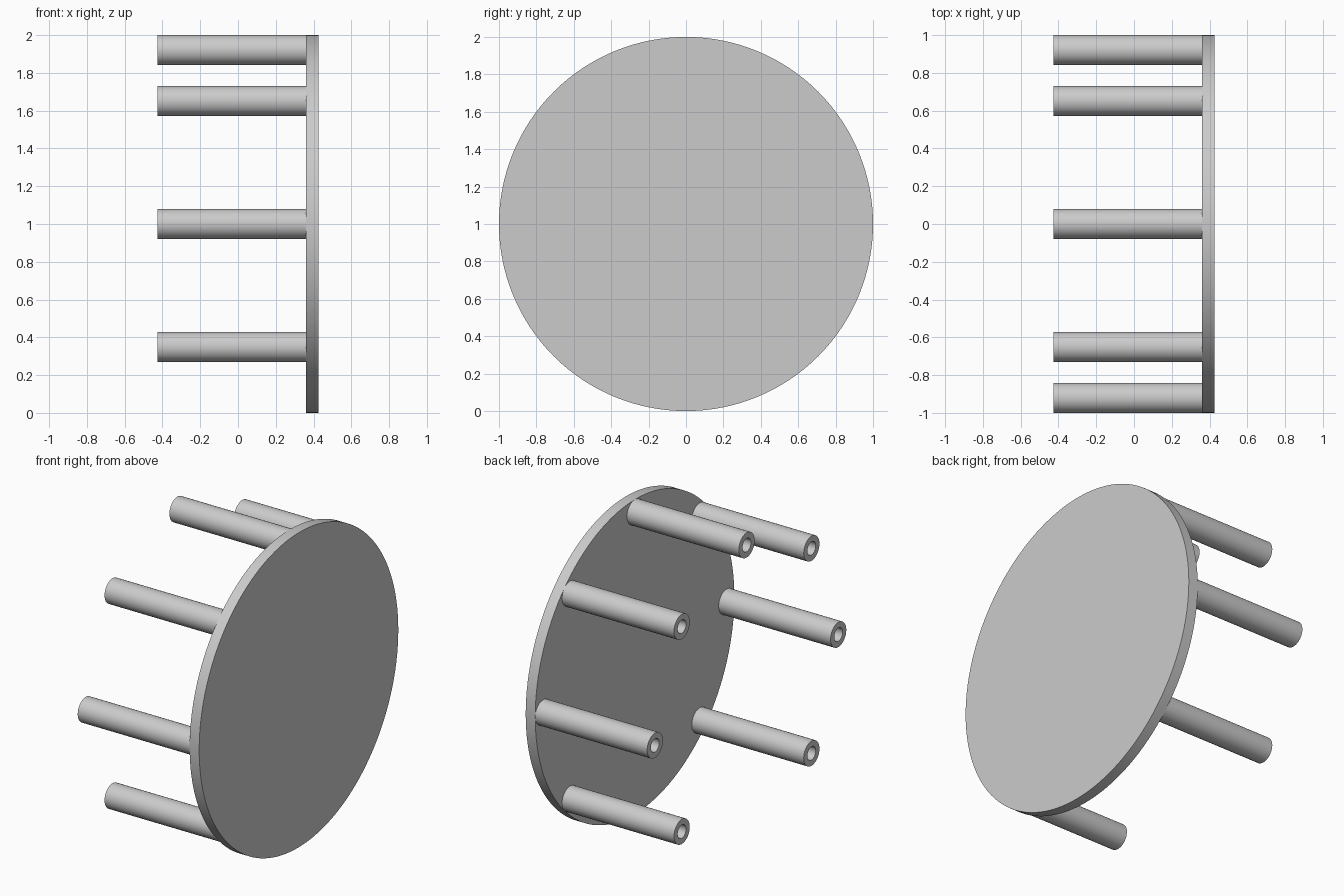
import bpy, bmesh, math
from mathutils import Matrix

cube = bpy.data.objects.get("Cube")
if cube:
    bpy.data.objects.remove(cube, do_unlink=True)

PLATE_BACK, PLATE_FRONT, POST_END = 0.36, 0.427, -0.427
RING_RADIUS, POST_RADIUS, BORE_RADIUS = 0.921, 0.079, 0.042

grey = bpy.data.materials.new("plain grey")
grey.use_nodes = True
colour = (0.6, 0.6, 0.6, 1)
grey.diffuse_color = colour
grey.node_tree.nodes["Principled BSDF"].inputs["Base Color"].default_value = colour


def lathe(name, profile, sides, y, z):
    """Spin a profile of (x, radius) points about an axis along x."""
    bm = bmesh.new()
    verts = [bm.verts.new((x, 0, r)) for x, r in profile]
    edges = [bm.edges.new(pair) for pair in zip(verts, verts[1:])]
    bmesh.ops.spin(bm, geom=verts + edges, cent=(0, 0, 0), axis=(1, 0, 0),
                   angle=math.tau, steps=sides, use_duplicate=False)
    bmesh.ops.remove_doubles(bm, verts=bm.verts, dist=0.0001)
    bmesh.ops.recalc_face_normals(bm, faces=bm.faces)
    bm.transform(Matrix.Translation((0, y, z)))
    mesh = bpy.data.meshes.new(name)
    bm.to_mesh(mesh)
    bm.free()
    mesh.materials.append(grey)
    obj = bpy.data.objects.new(name, mesh)
    bpy.context.collection.objects.link(obj)
    bpy.ops.object.select_all(action="DESELECT")
    obj.select_set(True)
    bpy.context.view_layer.objects.active = obj
    bpy.ops.object.shade_smooth_by_angle(angle=math.radians(30))
    return obj


# Round plate standing on edge
lathe("round_plate", [(PLATE_BACK, 0), (PLATE_BACK, 1), (PLATE_FRONT, 1), (PLATE_FRONT, 0)],
      128, 0, 1)

# Seven hollow posts on an eight-place ring, the lowest place left empty
post_profile = [(PLATE_BACK, POST_RADIUS), (POST_END, POST_RADIUS),
                (POST_END, BORE_RADIUS), (PLATE_BACK, BORE_RADIUS)]
for i in range(-1, 6):
    a = i * math.tau / 8
    lathe(f"hollow_post_{i + 2}", post_profile, 48,
          RING_RADIUS * math.cos(a), 1 + RING_RADIUS * math.sin(a))
